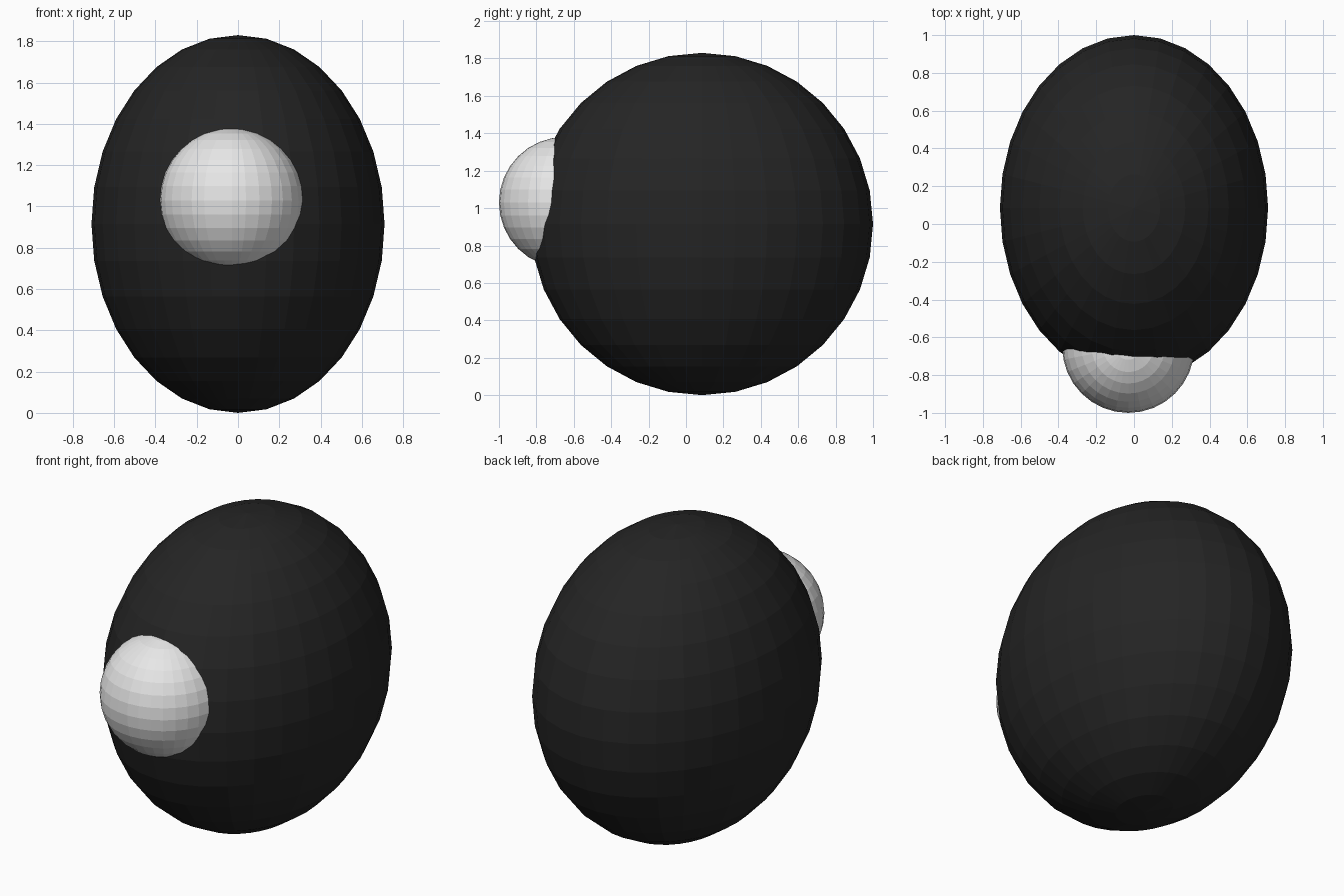
import bpy

if "Cube" in bpy.data.objects:
    bpy.data.objects.remove(bpy.data.objects["Cube"])


def material(name, value):
    mat = bpy.data.materials.new(name)
    mat.diffuse_color = (value, value, value, 1)
    mat.use_nodes = True
    mat.node_tree.nodes["Principled BSDF"].inputs["Base Color"].default_value = mat.diffuse_color
    return mat


def ellipsoid(name, centre, radii, mat):
    bpy.ops.mesh.primitive_uv_sphere_add(segments=32, ring_count=16, radius=1, location=centre)
    ob = bpy.context.object
    ob.name = name
    ob.scale = radii
    bpy.ops.object.transform_apply(location=False, rotation=False, scale=True)
    ob.data.materials.append(mat)
    return ob


# Dark body, narrower from side to side
ellipsoid("body", (0, 0.085, 0.915), (0.71, 0.915, 0.915), material("black", 0.018))

# Pale ball sunk into the front, slightly off centre
ellipsoid("front_ball", (-0.03, -0.65, 1.03), (0.35, 0.35, 0.35), material("white", 0.8))
